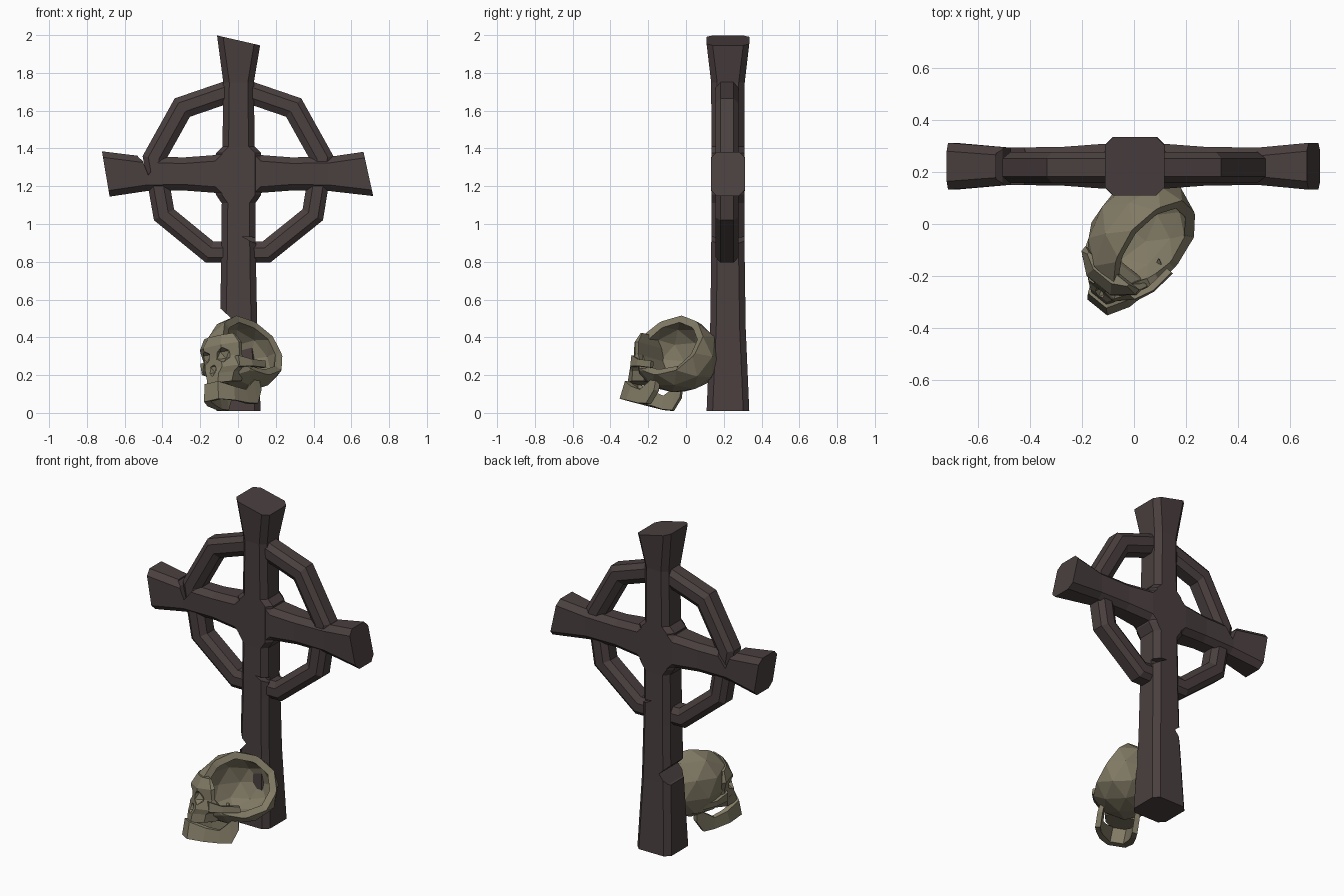
import bpy, bmesh
from math import radians, cos, sin
from mathutils import Matrix, Vector

if "Cube" in bpy.data.objects:
    bpy.data.objects.remove(bpy.data.objects["Cube"])

CY, CZ = 0.222, 1.26          # cross centre line


def material(name, rgb):
    m = bpy.data.materials.new(name)
    m.diffuse_color = (*rgb, 1)
    m.use_nodes = True
    m.node_tree.nodes["Principled BSDF"].inputs["Base Color"].default_value = m.diffuse_color
    return m


STONE = material("dark_stone", (0.069, 0.05, 0.05))
BONE = material("bone", (0.22, 0.195, 0.13))
I = Matrix.Identity(4)
SKULL = (Matrix.Translation((0.025, -0.05, 0.298))
         @ Matrix.Rotation(radians(-39), 4, 'Z') @ Matrix.Rotation(radians(-10), 4, 'Y'))


def finish(name, bm, mat, xf=I):
    bmesh.ops.recalc_face_normals(bm, faces=bm.faces)
    bm.transform(xf)
    me = bpy.data.meshes.new(name)
    bm.to_mesh(me)
    bm.free()
    me.materials.append(mat)
    ob = bpy.data.objects.new(name, me)
    bpy.context.collection.objects.link(ob)
    return ob


def loft(name, rings, mat, xf=I, closed=False):
    bm = bmesh.new()
    vs = [[bm.verts.new(p) for p in r] for r in rings]
    n = len(vs[0])
    for k in range(len(vs) if closed else len(vs) - 1):
        a, b = vs[k], vs[(k + 1) % len(vs)]
        for i in range(n):
            j = (i + 1) % n
            bm.faces.new((a[i], a[j], b[j], b[i]))
    if not closed:
        bm.faces.new(vs[0])
        bm.faces.new(vs[-1])
    return finish(name, bm, mat, xf)


def carve(targets, cutters):
    for ob in targets:
        for c in cutters:
            m = ob.modifiers.new("cut", 'BOOLEAN')
            m.operation, m.solver, m.object = 'DIFFERENCE', 'EXACT', c
        dg = bpy.context.evaluated_depsgraph_get()
        me = bpy.data.meshes.new_from_object(ob.evaluated_get(dg))
        ob.modifiers.clear()
        ob.data = me
    for c in cutters:
        bpy.data.objects.remove(c)


def octagon(w, d, c=0.032):
    return [(w, d - c), (w - c, d), (c - w, d), (-w, d - c),
            (-w, c - d), (c - w, -d), (w - c, -d), (w, c - d)]


def wedge(pts, y0=0, y1=0.5):
    return loft("notch_cutter", [[(x, y, z) for x, z in pts] for y in (y0, y1)], STONE)


# Upright post: height, half width, half depth, end slant
post_secs = [(0.01, .117, .113, 0), (0.45, .099, .094, 0), (0.80, .092, .089, 0),
             (1.11, .089, .087, 0), (1.155, .12, .087, 0), (1.375, .12, .087, 0),
             (1.41, .085, .087, 0), (1.75, .081, .089, 0), (1.972, .114, .113, -.23)]
post = loft("cross_post", [[(x + .003, CY + y, z + s * x) for x, y in octagon(w, d)]
                           for z, w, d, s in post_secs], STONE)

# Cross arms
arm_secs = [(-.70, .12, .09, -.17), (-.48, .09, .072, 0), (-.28, .088, .074, 0),
            (-.12, .1, .086, 0), (-.08, .14, .086, 0), (.08, .14, .086, 0),
            (.12, .1, .086, 0), (.28, .088, .074, 0), (.48, .09, .072, 0),
            (.69, .117, .09, -.22)]
arms = loft("cross_arms", [[(x + s * h, CY + y, CZ + .005 + h) for h, y in octagon(w, d)]
                           for x, w, d, s in arm_secs], STONE)

# Faceted ring with bevelled section
ring_path = [(0, 1.78), (.335, 1.665), (.505, 1.36), (.45, 1.02), (.17, .795),
             (-.17, .795), (-.445, 1.02), (-.505, 1.36), (-.335, 1.665)]
ring_sec = [(1, .035), (.94, .06), (.83, .06), (.76, .035),
            (.76, -.035), (.83, -.06), (.94, -.06), (1, -.035)]
loft("cross_ring", [[(x * r, CY - .005 + y, CZ + (z - CZ) * r) for r, y in ring_sec]
                    for x, z in ring_path], STONE, closed=True)

# Broken notches in the stone
carve([arms], [wedge([(-.54, 1.42), (-.53, 1.355), (-.505, 1.335), (-.475, 1.26),
                      (-.42, 1.33), (-.40, 1.42)])])
crack = [(.02, .935), (.13, .925), (.13, .885), (.075, .905)]
carve([post], [wedge(crack, 0, .18), wedge(crack, .26, .5),
               wedge([(-.15, .59), (-.09, .55), (-.035, .50), (-.085, .44), (-.15, .42)])])

# Broken hollow cranium
bm = bmesh.new()
bmesh.ops.create_icosphere(bm, subdivisions=2, radius=1)
for v in bm.verts:
    taper = 1 - 0.10 * max(0, -v.co.y)
    v.co = Vector((v.co.x * .20 * taper, v.co.y * .245, v.co.z * .222))
    if v.co.z < -.12:
        v.co.z = -.12 + (v.co.z + .12) * .7
n = Vector((cos(radians(25)), 0, sin(radians(25))))
bmesh.ops.bisect_plane(bm, geom=bm.verts[:] + bm.edges[:] + bm.faces[:],
                       plane_co=n * .09, plane_no=n, clear_outer=True)
cranium = finish("skull_cranium", bm, BONE, SKULL)
sol = cranium.modifiers.new("shell", 'SOLIDIFY')
sol.thickness, sol.offset = .04, -1

# Face block: height, half width, back, side front, centre front
face_secs = [(.11, .10, -.17, -.18, -.21), (.055, .135, -.16, -.185, -.245),
             (-.01, .125, -.16, -.18, -.25), (-.065, .13, -.13, -.195, -.26),
             (-.095, .095, -.12, -.21, -.275), (-.145, .08, -.14, -.22, -.285)]
face = loft("skull_face", [[(w, b, z), (w, s, z), (w * .45, f, z),
                            (-w * .45, f, z), (-w, s, z), (-w, b, z)]
                           for z, w, b, s, f in face_secs], BONE, SKULL)

# Eye sockets and nose opening
cutters = []
for x, y, z, rx, ry, rz in [(.065, -.25, 0, .047, .052, .042),
                            (-.065, -.25, 0, .047, .052, .042),
                            (0, -.28, -.07, .026, .045, .038)]:
    bm = bmesh.new()
    bmesh.ops.create_icosphere(bm, subdivisions=1, radius=1)
    bm.transform(Matrix.Translation((x, y, z)) @ Matrix.Diagonal((rx, ry, rz, 1)))
    cutters.append(finish("socket_cutter", bm, BONE, SKULL))
carve([cranium, face], cutters)

# Cheek arches
for side, s in (("left", -1), ("right", 1)):
    loft(f"cheek_arch_{side}",
         [[(s * (x - .012), y, z - h), (s * (x + .012), y, z - h),
           (s * (x + .012), y, z + h), (s * (x - .012), y, z + h)]
          for x, y, z, h in [(.12, -.20, -.045, .03), (.15, -.13, -.06, .018),
                             (.16, -.03, -.07, .018)]], BONE, SKULL)

# Lower jaw: x, y, bottom, top, swept in a U from ramus to ramus
half = [(.12, -.03, -.20, -.10), (.12, -.075, -.272, -.15), (.112, -.14, -.268, -.195),
        (.095, -.235, -.25, -.175), (.05, -.315, -.235, -.14)]
path = half + [(-x, y, a, b) for x, y, a, b in reversed(half)]
loft("skull_jaw", [[(x, y, a), (x * .93, y + (.02 if y < -.2 else 0), b),
                    (x * .75, y + (.045 if y < -.2 else .01), b),
                    (x * .75, y + (.04 if y < -.2 else .01), a)]
                   for x, y, a, b in path], BONE, SKULL)
